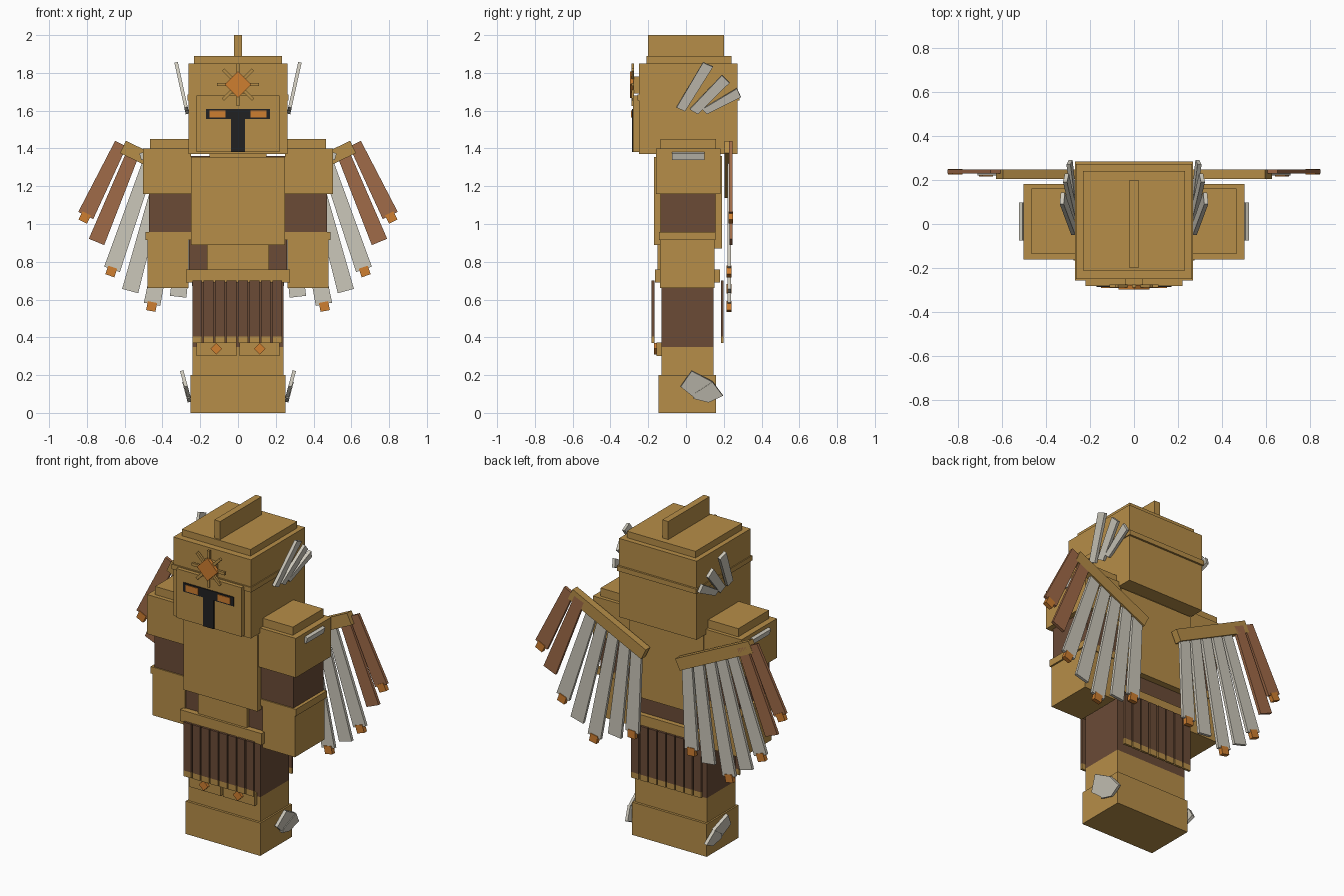
import bpy, bmesh, math
from mathutils import Vector

cube = bpy.data.objects.get("Cube")
if cube:
    bpy.data.objects.remove(cube, do_unlink=True)


def material(name, rgb):
    m = bpy.data.materials.new(name)
    m.use_nodes = True
    m.diffuse_color = (*rgb, 1)
    m.node_tree.nodes["Principled BSDF"].inputs["Base Color"].default_value = (*rgb, 1)
    return m


GOLD = material("gold", (0.47, 0.27, 0.065))
BROWN = material("dark brown leather", (0.145, 0.07, 0.037))
RUST = material("rust feather", (0.35, 0.145, 0.065))
WHITE = material("pale feather", (0.6, 0.57, 0.49))
BLACK = material("visor black", (0.015, 0.015, 0.016))
ORANGE = material("orange glow", (0.62, 0.21, 0.03))


def finish(name, bm, mat):
    bmesh.ops.recalc_face_normals(bm, faces=bm.faces)
    mesh = bpy.data.meshes.new(name)
    bm.to_mesh(mesh)
    bm.free()
    mesh.materials.append(mat)
    obj = bpy.data.objects.new(name, mesh)
    bpy.context.collection.objects.link(obj)
    return obj


def box(name, mat, x, y, z):
    """Box from three (low, high) ranges."""
    bm = bmesh.new()
    bmesh.ops.create_cube(bm, size=1)
    for v in bm.verts:
        v.co = [(r[0] + r[1]) / 2 + c * (r[1] - r[0]) for c, r in zip(v.co, (x, y, z))]
    return finish(name, bm, mat)


def slab(name, mat, points, thickness):
    """Flat polygon thickened along a vector."""
    bm = bmesh.new()
    face = bm.faces.new([bm.verts.new(p) for p in points])
    new = bmesh.ops.extrude_face_region(bm, geom=[face], use_keep_orig=True)["geom"]
    moved = [g for g in new if isinstance(g, bmesh.types.BMVert)]
    bmesh.ops.translate(bm, verts=moved, vec=thickness)
    return finish(name, bm, mat)


def strip(name, mat, a, b, wa, wb, y, depth):
    """Tapered strip in the xz plane from a to b."""
    a, b = Vector(a), Vector(b)
    d = (b - a).normalized()
    n = Vector((-d.y, d.x))
    pts = [a + n * wa / 2, a - n * wa / 2, b - n * wb / 2, b + n * wb / 2]
    return slab(name, mat, [(p.x, y, p.y) for p in pts], (0, depth, 0))


def diamond(name, cx, cz, r, y, depth):
    pts = [(cx + r, y, cz), (cx, y, cz + r), (cx - r, y, cz), (cx, y, cz - r)]
    slab(name, ORANGE, pts, (0, depth, 0))


def sides(low, high, s):
    return tuple(sorted((low * s, high * s)))


# Feet, legs and trousers
box("boots", GOLD, (-.252, .252), (-.145, .16), (0, .2))
box("shins", GOLD, (-.242, .242), (-.13, .145), (.2, .35))
box("trousers", BROWN, (-.242, .242), (-.13, .145), (.35, .7))

# Torso
box("torso", BROWN, (-.26, .26), (-.13, .15), (.7, 1.36))
box("abdomen_plate", GOLD, (-.165, .165), (-.15, -.13), (.76, .89))
box("chest_plate", GOLD, (-.25, .25), (-.17, -.13), (.89, 1.355))
box("back_plate", GOLD, (-.25, .25), (.15, .19), (.87, 1.36))
box("belt", GOLD, (-.275, .275), (-.165, .18), (.69, .76))
box("collar", GOLD, (-.15, .15), (-.16, .18), (1.35, 1.38))

# Skirt strips, front and back
for side, y in (("front", (-.182, -.168)), ("back", (.185, .199))):
    for i in range(8):
        x = -.242 + i * .0605
        box(side + "_skirt_strip", BROWN, (x, x + .052), y, (.405, .7))
        box(side + "_skirt_tip", GOLD, (x, x + .052), y, (.37, .405))

# Head with brow band, stepped cap and crest
box("head", GOLD, (-.262, .262), (-.25, .272), (1.37, 1.85))
box("head_band", GOLD, (-.268, .268), (-.257, .284), (1.655, 1.685))
box("face_plate", GOLD, (-.22, .22), (-.28, -.25), (1.38, 1.68))
box("cap", GOLD, (-.232, .232), (-.21, .24), (1.85, 1.89))
box("crest", GOLD, (-.02, .02), (-.2, .2), (1.89, 2.0))

# Visor and eyes
box("visor_bar", BLACK, (-.17, .17), (-.286, -.28), (1.555, 1.61))
box("visor_stem", BLACK, (-.036, .036), (-.286, -.28), (1.38, 1.556))
for s in (-1, 1):
    box("eye", ORANGE, sides(.066, .15, s), (-.29, -.286), (1.563, 1.602))

# Sunburst on the brow
for i in range(8):
    d = Vector((math.cos(i * math.pi / 4), math.sin(i * math.pi / 4)))
    c = Vector((0, 1.738))
    strip("sun_ray", GOLD, c + d * .03, c + d * .112, .017, .017, -.288, .014)
box("sun_mount", GOLD, (-.04, .04), (-.28, -.25), (1.69, 1.78))
diamond("sun_gem", 0, 1.738, .07, -.297, .02)

# Wing feathers: top centre, bottom centre
FEATHERS = [((.62, 1.425), (.806, 1.045)), ((.55, 1.39), (.749, .905)),
            ((.47, 1.33), (.667, .76)), ((.395, 1.3), (.571, .645)),
            ((.32, 1.27), (.455, .575)), ((.245, 1.23), (.317, .615)),
            ((.17, 1.2), (.2, .67))]
# Side feathers as (y, z) outlines
HEAD_FEATHERS = [[(-.05, 1.62), (-.005, 1.6), (.143, 1.835), (.09, 1.858)],
                 [(.02, 1.61), (.063, 1.585), (.23, 1.75), (.19, 1.79)],
                 [(.085, 1.61), (.11, 1.585), (.29, 1.675), (.27, 1.72)]]
BOOT_FEATHERS = [[(-.028, .143), (.03, .226), (.14, .168), (.05, .08)],
                 [(.05, .11), (.14, .168), (.195, .095), (.12, .06), (.04, .08)]]

for s in (-1, 1):
    # Knee plates
    box("knee_plate", GOLD, sides(.008, .22, s), (-.155, -.13), (.3, .372))
    diamond("knee_gem", .115 * s, .34, .031, -.17, .016)

    # Arm
    box("shoulder", GOLD, sides(.25, .502, s), (-.16, .182), (1.16, 1.4))
    box("shoulder_cap", GOLD, sides(.25, .465, s), (-.135, .16), (1.4, 1.45))
    box("upper_arm", BROWN, sides(.25, .47, s), (-.135, .155), (.95, 1.16))
    box("forearm", GOLD, sides(.262, .48, s), (-.137, .15), (.66, .92))
    box("cuff", GOLD, sides(.25, .49, s), (-.142, .157), (.915, .957))
    slab("shoulder_trim", WHITE, [(x * s, -.075, z) for x, z in
         ((.495, 1.345), (.512, 1.338), (.522, 1.373), (.505, 1.38))], (0, .172, 0))

    # Wing
    strip("wing_bar", GOLD, (.115 * s, 1.17), (.609 * s, 1.408), .072, .072, .203, .044)
    for i, (top, bottom) in enumerate(FEATHERS):
        a, b = Vector((top[0] * s, top[1])), Vector((bottom[0] * s, bottom[1]))
        y = (.228 if i < 2 else .219) + .001 * (i % 2)
        strip("wing_feather", RUST if i < 2 else WHITE, a, b, .068, .088, y, .018)
        if i % 2 == 0:
            d = (b - a).normalized()
            strip("feather_tip", ORANGE, b - d * .012, b + d * .036, .05, .05, y - .004, .026)

    # Flared feathers on head and boots
    for k, pts in enumerate(HEAD_FEATHERS):
        slab("head_feather", WHITE,
             [((.262 + (z - 1.6) * .22) * s, y, z) for y, z in pts], (.018 * s, 0, -.004))
    for k, pts in enumerate(BOOT_FEATHERS):
        slab("boot_feather", WHITE,
             [((.247 + (z - .07) * .27 + .004 * k) * s, y, z) for y, z in pts],
             (.018 * s, 0, -.005))
